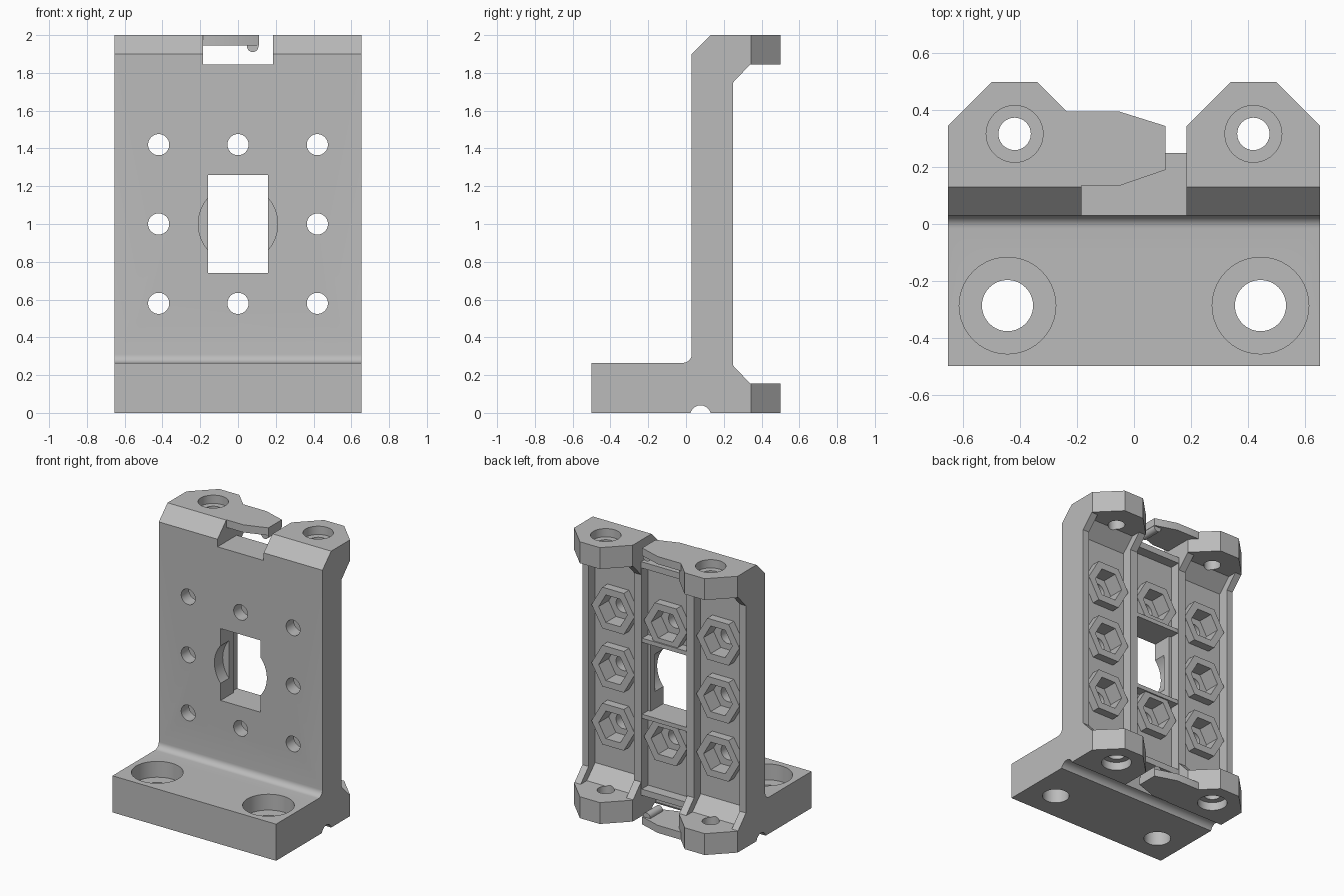
import bpy, bmesh, math
from mathutils import Vector

if "Cube" in bpy.data.objects:
    bpy.data.objects.remove(bpy.data.objects["Cube"])

grey = bpy.data.materials.new("plain grey")
grey.use_nodes = True
tone = (0.5, 0.5, 0.5, 1)
grey.diffuse_color = tone
grey.node_tree.nodes["Principled BSDF"].inputs["Base Color"].default_value = tone


def prism(name, points, axis, lo, hi):
    """Extrude a 2D outline along an axis: x uses (y, z), y uses (x, z), z uses (x, y)."""
    place = {"x": lambda a, b, c: (c, a, b),
             "y": lambda a, b, c: (a, c, b),
             "z": lambda a, b, c: (a, b, c)}[axis]
    bm = bmesh.new()
    face = bm.faces.new([bm.verts.new(place(a, b, lo)) for a, b in points])
    shift = Vector(place(0, 0, hi - lo))
    top = bmesh.ops.extrude_face_region(bm, geom=[face])["geom"]
    bmesh.ops.translate(bm, vec=shift,
                        verts=[v for v in top if isinstance(v, bmesh.types.BMVert)])
    bmesh.ops.recalc_face_normals(bm, faces=bm.faces)
    mesh = bpy.data.meshes.new(name)
    bm.to_mesh(mesh)
    bm.free()
    mesh.materials.append(grey)
    obj = bpy.data.objects.new(name, mesh)
    bpy.context.collection.objects.link(obj)
    return obj


def ring(a, b, radius, sides=40):
    return [(a + radius * math.cos(math.tau * i / sides),
             b + radius * math.sin(math.tau * i / sides)) for i in range(sides)]


def rect(a0, a1, b0, b1):
    return [(a0, b0), (a1, b0), (a1, b1), (a0, b1)]


def combine(operation, *shape):
    """Merge a prism into the bracket, or cut it away, then drop the helper."""
    tool = prism("helper", *shape)
    tool.hide_render = True
    mod = bracket.modifiers.new("combine", "BOOLEAN")
    mod.object, mod.operation, mod.solver = tool, operation, "EXACT"
    bpy.context.view_layer.objects.active = bracket
    bpy.ops.object.modifier_apply(modifier=mod.name)
    bpy.data.objects.remove(tool)


def cut(*shape):
    combine("DIFFERENCE", *shape)


def add(*shape):
    combine("UNION", *shape)


# Side profile: foot, filleted wall, and gusseted flanges
W = 0.655
fillet = [(-0.015 + 0.045 * math.sin(t * math.pi / 16),
           0.31 - 0.045 * math.cos(t * math.pi / 16)) for t in range(9)]
profile = [(-0.5, 0), (-0.5, 0.265)] + fillet + [
    (0.03, 1.9), (0.13, 2), (0.5, 2), (0.5, 1.845), (0.34, 1.845),
    (0.25, 1.75), (0.25, 0.25), (0.34, 0.155), (0.5, 0.155), (0.5, 0)]
bracket = prism("bracket", profile, "x", -W, W)

# Gap between the ears, and their clipped outer corners
cut([(0.185, 0.25), (0.185, 0.345), (0.36, 0.52),
     (-0.36, 0.52), (-0.185, 0.345), (-0.185, 0.25)], "z", -0.1, 2.1)
for s in (-1, 1):
    cut([(s * 0.48, 0.52), (s * 0.7, 0.3), (s * 0.7, 0.52)], "z", -0.1, 2.1)

# Recessed channels on the back
floor = 0.175
for s in (-1, 1):
    lo, hi = sorted((s * 0.24, s * 0.605))
    cut([(floor, 0.25), (0.27, 0.155), (0.6, 0.155),
         (0.6, 1.845), (0.27, 1.845), (floor, 1.75)], "x", lo, hi)
cut(rect(-0.18, 0.18, 0.2, 1.8), "y", floor, 0.3)

# Notches for the clips, and the groove under the foot
cut(rect(-0.185, 0.185, 1.845, 2.1), "y", -0.1, 0.6)
cut(rect(-0.185, 0.185, -0.1, 0.155), "y", 0.08, 0.6)
cut(ring(0.077, -0.015, 0.055), "x", -1, 1)

# Hexagonal nut bosses with pockets and screw holes
spots = [(x, z) for x in (-0.42, 0, 0.42) for z in (0.58, 1, 1.42) if x or z != 1]
for x, z in spots:
    add(ring(x, z, 0.172, 6), "y", 0.16, 0.235)
for x, z in spots:
    cut(ring(x, z, 0.115, 6), "y", 0.12, 0.3)
    cut(ring(x, z, 0.056), "y", -0.1, 0.3)

# Central window with its cross bars and round front recess
for z in (0.725, 1.275):
    add(rect(-0.19, 0.19, z - 0.015, z + 0.015), "y", 0.16, 0.245)
cut(ring(0, 1, 0.21, 64), "y", -0.1, 0.125)
cut(rect(-0.16, 0.16, 0.74, 1.26), "y", -0.1, 0.4)

# Clip tongues with rounded catches
tongue = [(-0.3, 0.135), (-0.05, 0.135), (0.11, 0.19), (0.11, 0.345),
          (-0.05, 0.395), (-0.3, 0.395)]
for lo, hi, catch in ((1.945, 2, 1.94), (0, 0.055, 0.06)):
    add(tongue, "z", lo, hi)
    add(ring(0.078, catch, 0.03, 24), "y", 0.195, 0.34)

# Counterbored holes in the ears and foot
for s in (-1, 1):
    cut(ring(s * 0.42, 0.317, 0.057), "z", -0.1, 2.1)
    cut(ring(s * 0.42, 0.317, 0.1), "z", 1.94, 2.1)
    cut(ring(s * 0.42, 0.317, 0.1), "z", -0.1, 0.06)
    cut(ring(s * 0.445, -0.287, 0.09), "z", -0.1, 0.5)
    cut(ring(s * 0.445, -0.287, 0.17), "z", 0.15, 0.5)

# Smooth the round surfaces, keep the edges crisp
bpy.ops.object.select_all(action="DESELECT")
bracket.select_set(True)
bpy.context.view_layer.objects.active = bracket
bpy.ops.object.shade_smooth_by_angle(angle=math.radians(25))
